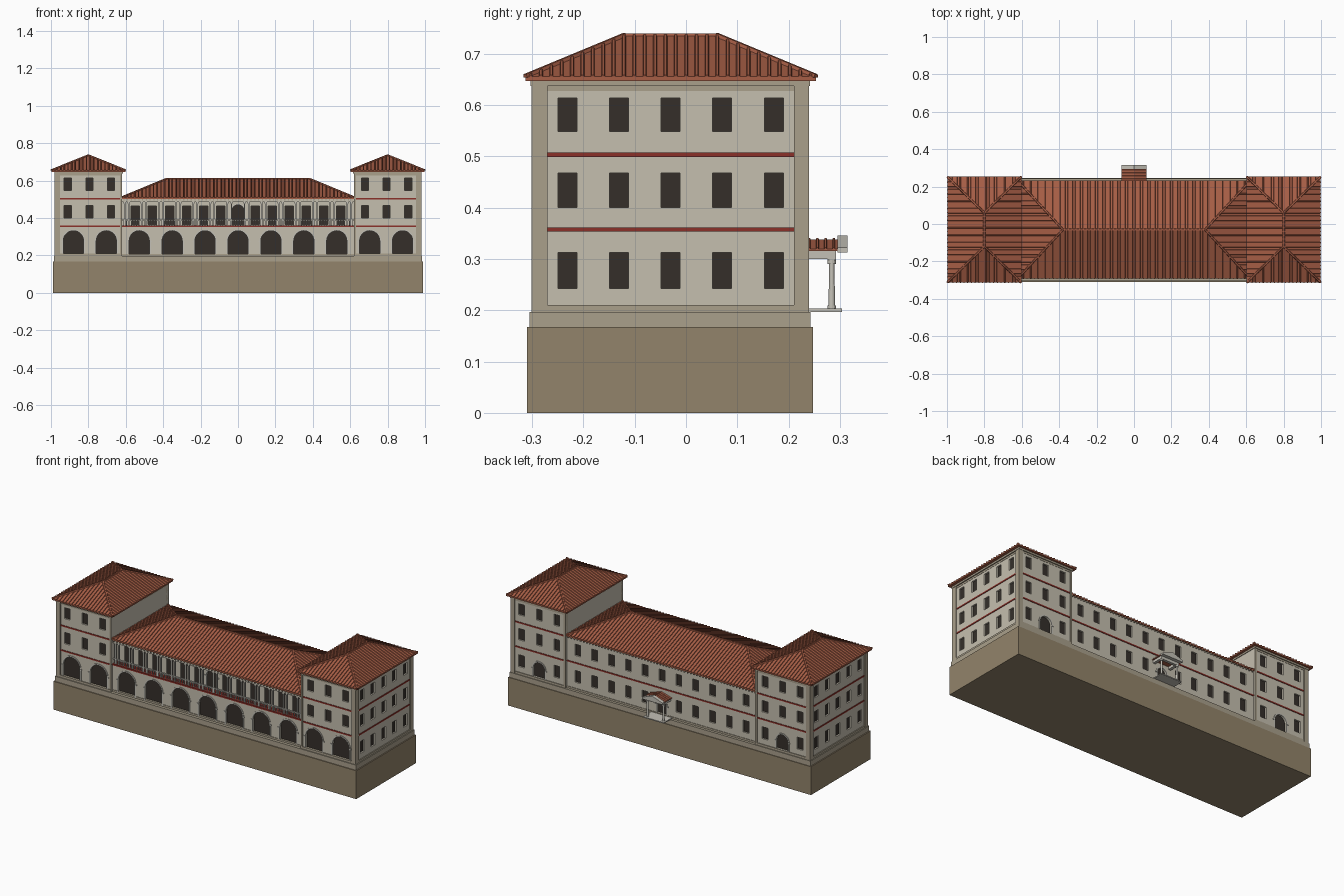
import bpy, bmesh, math
from mathutils import Vector

if "Cube" in bpy.data.objects:
    bpy.data.objects.remove(bpy.data.objects["Cube"])

COL = {"wall": (.56, .52, .43), "tan": (.40, .35, .26), "base": (.29, .23, .145),
       "dark": (.035, .028, .023), "red": (.26, .03, .022), "tile": (.38, .11, .06),
       "stone": (.55, .53, .47)}
MATS = {}
for k, c in COL.items():
    MATS[k] = bpy.data.materials.new(k)
    MATS[k].diffuse_color = (*c, 1)
PARTS = {}


def bm_of(name, mat):
    if name not in PARTS:
        PARTS[name] = (bmesh.new(), mat)
    return PARTS[name][0]


def loft(bm, a, b):
    """Closed solid between two matching outlines."""
    va, vb = [bm.verts.new(p) for p in a], [bm.verts.new(p) for p in b]
    n = len(va)
    bm.faces.new(va[::-1])
    bm.faces.new(vb)
    for i in range(n):
        bm.faces.new((va[i], va[(i + 1) % n], vb[(i + 1) % n], vb[i]))


def box(name, mat, x0, x1, y0, y1, z0, z1):
    r = [(x0, y0), (x1, y0), (x1, y1), (x0, y1)]
    loft(bm_of(name, mat), [(*p, z0) for p in r], [(*p, z1) for p in r])


def box_pair(name, mat, x0, x1, *rest):
    box(name, mat, x0, x1, *rest)
    box(name, mat, -x1, -x0, *rest)


def bar(bm, p, q, w, h):
    p, q = Vector(p), Vector(q)
    d = q - p
    if d.length < .004:
        return
    s = d.cross(Vector((0, 0, 1))).normalized() * w / 2
    u = s.cross(d).normalized() * h
    off = [s - u * .3, s * .6 + u, -s * .6 + u, -s - u * .3]
    loft(bm, [p + o for o in off], [q + o for o in off])


def on_face(face, plane, u, z, d):
    return {"F": (u, plane - d, z), "B": (u, plane + d, z),
            "R": (plane + d, u, z), "L": (-plane - d, u, z)}[face]


def prism(name, mat, pts, face, plane, d0, d1):
    loft(bm_of(name, mat), [on_face(face, plane, u, z, d0) for u, z in pts],
         [on_face(face, plane, u, z, d1) for u, z in pts])


def arch_pts(u, w, z0, z1, grow=0):
    r, c = w / 2 + grow, z1 - w / 2
    arc = [(u + r * math.cos(math.pi * i / 14), c + r * math.sin(math.pi * i / 14)) for i in range(15)]
    return [(u + r, z0)] + arc + [(u - r, z0)]


def opening(core, face, plane, u, w, z0, z1, arch=False):
    """Recess in a wall, dark infill and, for arches, a raised surround."""
    h = w / 2
    pts = arch_pts(u, w, z0, z1) if arch else [(u - h, z0), (u + h, z0), (u + h, z1), (u - h, z1)]
    prism("cut_" + core, None, pts, face, plane, -.012, .01)
    prism("window_panes", "dark", pts, face, plane, -.014, -.009)
    if arch:
        outer = arch_pts(u, w, z0, z1, .008)
        for i in range(len(pts) - 1):
            prism("arch_surrounds", "stone", [pts[i], pts[i + 1], outer[i + 1], outer[i]], face, plane, -.002, .003)
        for s in (-1, 1):
            a, b, zc = u + s * h, u + s * (h + .013), z1 - h
            prism("arch_imposts", "stone", [(a, zc - .006), (b, zc - .006), (b, zc), (a, zc)], face, plane, -.002, .005)


def hip_roof(name, cx, cy, L, W, R, z0, z1, along_y, thick=.008, step=.02):
    """Hipped roof with tile ribs: L, W half sizes, R half ridge length."""
    bm = bm_of(name, "tile")

    def P(a, b, z):
        return (cx + b, cy + a, z) if along_y else (cx + a, cy + b, z)
    c = [(-L, -W), (L, -W), (L, W), (-L, W)]
    lo = [bm.verts.new(P(a, b, z0 - thick)) for a, b in c]
    hi = [bm.verts.new(P(a, b, z0)) for a, b in c]
    r0, r1 = bm.verts.new(P(-R, 0, z1)), bm.verts.new(P(R, 0, z1))
    bm.faces.new(lo)
    for i in range(4):
        bm.faces.new((lo[i], lo[(i + 1) % 4], hi[(i + 1) % 4], hi[i]))
    for f in ((hi[0], hi[1], r1, r0), (hi[2], hi[3], r0, r1), (hi[1], hi[2], r1), (hi[3], hi[0], r0)):
        bm.faces.new(f)
    n = round(2 * L / step)
    for i in range(n):
        a = -L + (i + .5) * 2 * L / n
        t = max(0, (abs(a) - R) / (L - R))
        for s in (-1, 1):
            bar(bm, P(a, s * W, z0), P(a, s * W * t, z1 - (z1 - z0) * t), .008, .004)
    n = round(2 * W / step)
    for i in range(n):
        b = -W + (i + .5) * 2 * W / n
        t = abs(b) / W
        for s in (-1, 1):
            bar(bm, P(s * L, b, z0), P(s * (R + (L - R) * t), b, z1 - (z1 - z0) * t), .008, .004)
    # ridge and hip caps
    bar(bm, P(-R, 0, z1), P(R, 0, z1), .012, .004)
    for a, b in c:
        bar(bm, P(a, b, z0), P(math.copysign(R, a), 0, z1), .012, .005)


# ground block and plinth
box("ground_block", "base", -.99, .99, -.31, .247, 0, .167)
box("plinth", "tan", -.984, .984, -.305, .243, .167, .197)

# tower walls with corner piers, base course, frieze and cornice
box_pair("tower_walls", "wall", .62, .974, -.295, .235, .197, .645)
for y0, y1 in ((-.301, -.27), (.21, .24)):
    box_pair("corner_piers", "tan", .952, .98, y0, y1, .197, .645)
for y0, y1 in ((-.299, -.28), (.22, .239)):
    box_pair("inner_piers", "tan", .62, .632, y0, y1, .197, .645)
box_pair("base_course", "tan", .62, .979, -.3, .239, .197, .21)
box_pair("frieze", "tan", .62, .9755, -.2965, .2365, .627, .638)
box_pair("tower_cornice", "tan", .616, .982, -.303, .242, .637, .648)
for x in (-.8, .8):
    hip_roof("tower_roof", x, -.03, .283, .198, .09, .655, .735, True)

# central hall: arcade storey, set-back gallery storey, roof
box("hall_lower", "wall", -.625, .625, -.285, .225, .197, .357)
box("hall_upper", "wall", -.625, .625, -.245, .225, .357, .5)
box("hall_base_course", "tan", -.625, .625, -.288, .228, .197, .208)
hip_roof("hall_roof", 0, -.03, .622, .262, .38, .51, .61, False)

# red string courses
for z in (.357, .503):
    box_pair("red_bands", "red", .632, .952, -.298, .238, z - .004, z + .004)
    box_pair("red_bands", "red", .7, .977, -.27, .21, z - .004, z + .004)
box("red_bands", "red", -.62, .62, -.289, .228, .353, .361)

# front arches
for i in range(-5, 6):
    core, plane = ("tower_walls", .295) if abs(i) > 3 else ("hall_lower", .285)
    opening(core, "F", -plane, i * .176, .108, .199, .332, True)

# tower windows
ROWS = ((.242, .312), (.4, .467), (.548, .613))
for s in (-1, 1):
    for dx in (-.115, 0, .115):
        for r, (z0, z1) in enumerate(ROWS):
            if r:
                opening("tower_walls", "F", -.295, s * .795 + dx, .038, z0, z1)
            if r or dx:
                opening("tower_walls", "B", .235, s * .795 + dx, .038, z0, z1)
    opening("tower_walls", "B", .235, s * .795, .075, .211, .3, True)
for face in "RL":
    for i in range(-2, 3):
        for z0, z1 in ROWS:
            opening("tower_walls", face, .974, -.03 + i * .1005, .037, z0, z1)

# rear hall windows and porch door
for i in range(-5, 6):
    if i:
        opening("hall_lower", "B", .225, i * .11, .038, *ROWS[0])
    opening("hall_upper", "B", .225, i * .11, .038, *ROWS[1])
opening("hall_lower", "B", .225, 0, .06, .208, .29, True)

# gallery: doors, paired posts, railing, beam and rafter ends
PITCH = .0915
for i in range(-6, 7):
    if i:
        opening("hall_upper", "F", -.245, i * PITCH, .045, .364, .465)
    else:
        opening("hall_upper", "F", -.245, 0, .066, .364, .47, True)
for i in range(14):
    for dx in (-.011, .011):
        x = (i - 6.5) * PITCH + dx
        box("gallery_posts", "stone", x - .0035, x + .0035, -.281, -.274, .361, .485)
        box("gallery_posts", "stone", x - .006, x + .006, -.2835, -.2715, .478, .485)
box("gallery_beam", "wall", -.62, .62, -.285, -.27, .485, .502)
box("gallery_rail", "stone", -.62, .62, -.282, -.273, .386, .391)
for i in range(91):
    x = -.61 + i * 1.22 / 90
    box("balusters", "stone", x - .002, x + .002, -.2795, -.2755, .361, .386)
for i in range(62):
    x = -.61 + i * .02
    box("rafter_ends", "tan", x - .003, x + .003, -.291, -.24, .494, .502)
    box("rafter_ends", "tan", x - .003, x + .003, .22, .231, .494, .502)

# rear porch
box("porch_floor", "stone", -.068, .068, .22, .304, .197, .203)
for x in (-.052, .052):
    bm = bm_of("porch_columns", "stone")
    for r0, r1, z0, z1 in ((.0065, .005, .203, .298), (.008, .008, .203, .209), (.008, .008, .29, .298)):
        ring = [(math.cos(k * math.pi / 6), math.sin(k * math.pi / 6)) for k in range(12)]
        loft(bm, [(x + r0 * c, .284 + r0 * s, z0) for c, s in ring],
             [(x + r1 * c, .284 + r1 * s, z1) for c, s in ring])
    box("porch_beams", "stone", x - .008, x + .008, .22, .292, .3, .317)
box("porch_beams", "stone", -.06, .06, .276, .292, .298, .317)
prism("porch_roof", "tile", [(-.066, .315), (.066, .315), (.066, .319), (0, .338), (-.066, .319)], "B", .22, 0, .076)
for i in range(4):
    for s in (-1, 1):
        y = .24 + i * .016
        bar(PARTS["porch_roof"][0], (s * .066, y, .319), (0, y, .338), .006, .003)
prism("porch_pediment", "stone", [(-.067, .312), (.067, .312), (.067, .322), (0, .346), (-.067, .322)], "B", .295, 0, .02)

# turn the collected meshes into objects
OBJ = {}
for name, (bm, mat) in PARTS.items():
    bmesh.ops.recalc_face_normals(bm, faces=bm.faces[:])
    me = bpy.data.meshes.new(name)
    bm.to_mesh(me)
    bm.free()
    if mat:
        me.materials.append(MATS[mat])
    OBJ[name] = bpy.data.objects.new(name, me)
    bpy.context.collection.objects.link(OBJ[name])

# cut the window and door recesses
for core in ("tower_walls", "hall_lower", "hall_upper"):
    cutter = OBJ["cut_" + core]
    cutter.hide_render = True
    mod = OBJ[core].modifiers.new("recesses", "BOOLEAN")
    mod.operation, mod.solver, mod.object = "DIFFERENCE", "EXACT", cutter
    bpy.context.view_layer.objects.active = OBJ[core]
    bpy.ops.object.modifier_apply(modifier=mod.name)
    bpy.data.objects.remove(cutter)

for m in bpy.data.materials:
    if m.users and not m.is_grease_pencil:
        m.use_nodes = True
        m.node_tree.nodes["Principled BSDF"].inputs["Base Color"].default_value = m.diffuse_color
